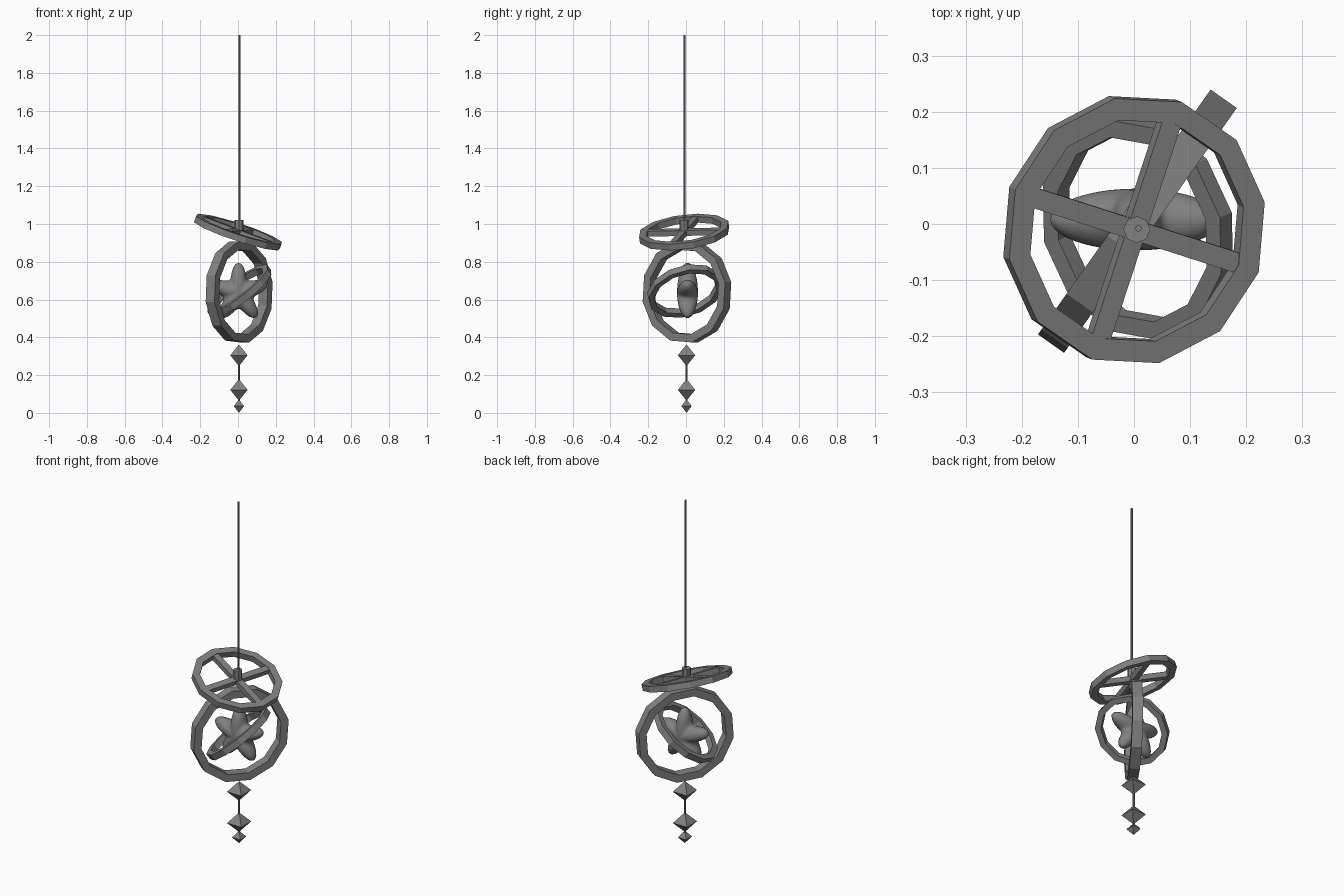
import bpy, bmesh
from math import sin, cos, pi, radians
from mathutils import Vector, Matrix

cube = bpy.data.objects.get("Cube")
if cube:
    bpy.data.objects.remove(cube)

grey = bpy.data.materials.new("mid_grey")
grey.use_nodes = True
colour = (0.22, 0.22, 0.22, 1)
grey.diffuse_color = colour
grey.node_tree.nodes["Principled BSDF"].inputs["Base Color"].default_value = colour


def finish(name, bm, matrix=Matrix(), smooth=False):
    """Turn a bmesh into a named, placed object."""
    bmesh.ops.recalc_face_normals(bm, faces=bm.faces)
    mesh = bpy.data.meshes.new(name)
    for f in bm.faces:
        f.smooth = smooth
    bm.to_mesh(mesh)
    bm.free()
    mesh.materials.append(grey)
    obj = bpy.data.objects.new(name, mesh)
    obj.matrix_world = matrix
    bpy.context.collection.objects.link(obj)
    return obj


def frame(centre, normal, spin=0):
    """Placement whose local z points along the normal."""
    turn = Vector((0, 0, 1)).rotation_difference(Vector(normal))
    return (Matrix.Translation(centre) @ turn.to_matrix().to_4x4()
            @ Matrix.Rotation(radians(spin), 4, 'Z'))


def ring(name, outer, inner, depth, matrix, sides=12):
    """Flat-sided hoop with a rectangular section."""
    bm = bmesh.new()
    h = depth / 2
    section = [(outer, -h), (outer, h), (inner, h), (inner, -h)]
    loops = []
    for i in range(sides):
        a = 2 * pi * i / sides
        loops.append([bm.verts.new((r * cos(a), r * sin(a), z)) for r, z in section])
    for i in range(sides):
        p, q = loops[i], loops[(i + 1) % sides]
        for k in range(4):
            m = (k + 1) % 4
            bm.faces.new((p[k], q[k], q[m], p[m]))
    return finish(name, bm, matrix)


def post(name, radius, bottom, top, x=0, y=0, sides=8):
    """Upright prism between two heights."""
    bm = bmesh.new()
    bmesh.ops.create_cone(bm, cap_ends=True, segments=sides, radius1=radius,
                          radius2=radius, depth=top - bottom)
    return finish(name, bm, Matrix.Translation((x, y, (bottom + top) / 2)))


# Tilted top wheel with crossed spokes
wheel = frame((0, -0.01, 0.957), (0.33, -0.13, 1), 11)
ring("wheel_rim", 0.243, 0.203, 0.035, wheel)
for i, angle in enumerate((-29, 61)):
    bm = bmesh.new()
    bmesh.ops.create_cube(bm, size=1, matrix=Matrix.Rotation(radians(angle), 4, 'Z')
                          @ Matrix.Diagonal((0.41, 0.036, 0.03, 1)))
    finish(f"wheel_spoke_{i + 1}", bm, wheel)

# Hub and hanging rod
post("wheel_hub", 0.024, 0.95, 1.02, 0.005, -0.01)
post("hanging_rod", 0.006, 1.0, 2.0, 0.008, -0.008)

# Upright outer hoop, its plane turned about the vertical
along = Vector((cos(radians(54.8)), sin(radians(54.8)), 0))
up = Vector((0, 0, 1))
hoop = Matrix((along, up, along.cross(up))).transposed().to_4x4()
hoop = Matrix.Translation((0.006, 0.005, 0.64)) @ hoop @ Matrix.Rotation(radians(11), 4, 'Z')
ring("outer_hoop", 0.272, 0.228, 0.057, hoop)

# Tilted inner hoop
ring("inner_hoop", 0.203, 0.17, 0.036,
     frame((0.007, -0.006, 0.645), (-0.77, -0.3, 1), 11))

# Puffy five-pointed star
bm = bmesh.new()
bmesh.ops.create_uvsphere(bm, u_segments=60, v_segments=20, radius=1,
                          matrix=Matrix.Rotation(pi / 2, 4, 'X'))
for v in bm.verts:
    flat = Vector((v.co.x, v.co.z))
    lobe = 0.0
    if flat.length > 1e-5:
        theta = Vector((0, 1)).angle_signed(flat)
        lobe = ((1 + cos(5 * theta)) / 2) ** 1.3
    reach = 0.085 + 0.075 * lobe
    v.co = (v.co.x * reach, v.co.y * 0.055, v.co.z * reach)
finish("star", bm, Matrix.Translation((0.003, 0.008, 0.635)), smooth=True)

# Hanging diamonds and the thread that joins them
for i, (z, half, reach) in enumerate(((0.305, 0.057, 0.065), (0.122, 0.057, 0.065),
                                      (0.036, 0.036, 0.038))):
    bm = bmesh.new()
    tips = [bm.verts.new((0, 0, s * half)) for s in (1, -1)]
    waist = [bm.verts.new((reach * cos(a), reach * sin(a), 0))
             for a in (pi / 4 + k * pi / 2 for k in range(4))]
    for k in range(4):
        for tip in tips:
            bm.faces.new((waist[k], waist[(k + 1) % 4], tip))
    finish(f"diamond_{i + 1}", bm, Matrix.Translation((0.005, 0.003, z)))
post("diamond_thread", 0.006, 0.06, 0.34, 0.005, 0.003)
